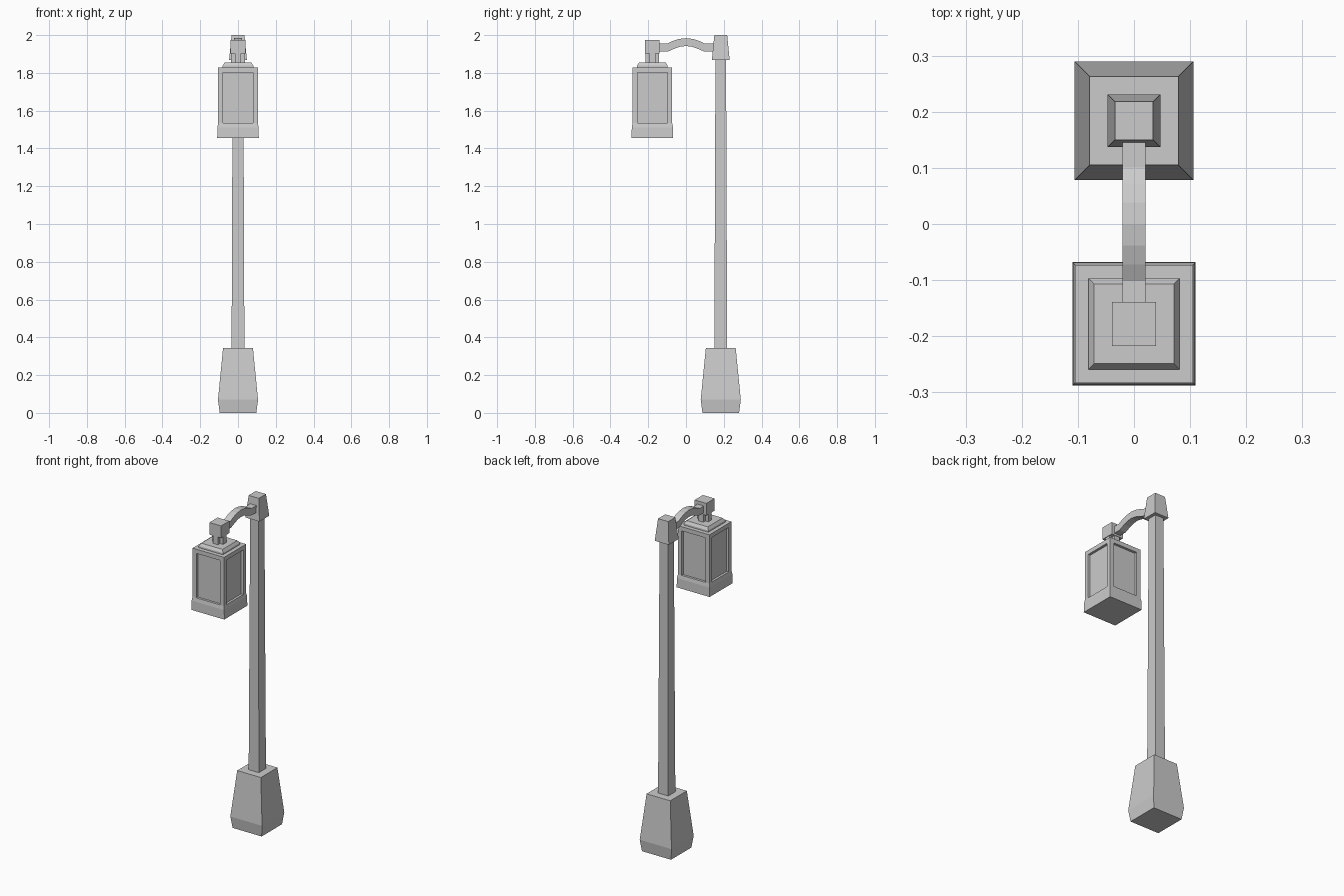
import bpy, bmesh
from mathutils import Vector

if "Cube" in bpy.data.objects:
    bpy.data.objects.remove(bpy.data.objects["Cube"])

POST_Y, LAMP_Y = 0.184, -0.178


def finish(name, bm):
    bmesh.ops.recalc_face_normals(bm, faces=bm.faces[:])
    mesh = bpy.data.meshes.new(name)
    bm.to_mesh(mesh)
    bm.free()
    obj = bpy.data.objects.new(name, mesh)
    bpy.context.collection.objects.link(obj)
    return obj


def bridge(bm, rings):
    """Skin matching rings of verts and cap both ends."""
    for a, b in zip(rings, rings[1:]):
        for i in range(len(a)):
            j = (i + 1) % len(a)
            bm.faces.new((a[i], a[j], b[j], b[i]))
    bm.faces.new(rings[0])
    bm.faces.new(rings[-1])


def square_loft(name, y, profile, panel=None):
    """Stack square sections given as (z, half width); optionally recess the sides."""
    bm = bmesh.new()
    bridge(bm, [[bm.verts.new((sx * h, y + sy * h, z))
                 for sx, sy in ((-1, -1), (1, -1), (1, 1), (-1, 1))]
                for z, h in profile])
    bmesh.ops.recalc_face_normals(bm, faces=bm.faces[:])
    if panel:
        border, depth = panel
        bm.normal_update()
        sides = [f for f in bm.faces if abs(f.normal.z) < 0.5]
        bmesh.ops.inset_individual(bm, faces=sides, thickness=border)
        bmesh.ops.inset_individual(bm, faces=sides, thickness=0.001, depth=-depth)
    return finish(name, bm)


# Post: flared foot, slim tapering pole, tapered cap
square_loft("post_base", POST_Y, [(0, 0.097), (0.07, 0.106), (0.344, 0.079)])
square_loft("pole", POST_Y, [(0.33, 0.034), (1.88, 0.028)])
square_loft("post_cap", POST_Y, [(1.868, 0.047), (2.0, 0.034)])

# Lantern: recessed-panel body, bottom band, stepped roof, top block
square_loft("lantern_body", LAMP_Y, [(1.503, 0.105), (1.828, 0.105)], panel=(0.036, 0.014))
square_loft("lantern_band", LAMP_Y, [(1.456, 0.11), (1.512, 0.109), (1.534, 0.105)])
square_loft("lantern_roof", LAMP_Y, [(1.825, 0.081), (1.838, 0.081), (1.854, 0.071)])
square_loft("hanger_block", LAMP_Y, [(1.902, 0.039), (1.975, 0.039)])

# Cross-shaped neck between roof and block
bm = bmesh.new()
a, b = 0.016, 0.036
cross = [(a, a), (a, b), (-a, b), (-a, a), (-b, a), (-b, -a),
         (-a, -a), (-a, -b), (a, -b), (a, -a), (b, -a), (b, a)]
bridge(bm, [[bm.verts.new((x, LAMP_Y + y, z)) for x, y in cross] for z in (1.85, 1.905)])
finish("lantern_neck", bm)

# Arched arm: square section swept along the path
half = [(-0.15, 1.934), (-0.098, 1.934), (-0.065, 1.949), (-0.034, 1.959)]
path = half + [(0, 1.963)] + [(-y, z) for y, z in reversed(half)]
path[-1] = (0.17, 1.934)
pts = [Vector((0, y, z)) for y, z in path]
bm = bmesh.new()
rings = []
r = 0.0208
for i, p in enumerate(pts):
    t = (pts[min(i + 1, len(pts) - 1)] - pts[max(i - 1, 0)]).normalized()
    up = Vector((0, -t.z, t.y))
    rings.append([bm.verts.new(p + Vector((sx * r, 0, 0)) + up * su * r)
                  for sx, su in ((-1, -1), (1, -1), (1, 1), (-1, 1))])
bridge(bm, rings)
finish("arm", bm)
